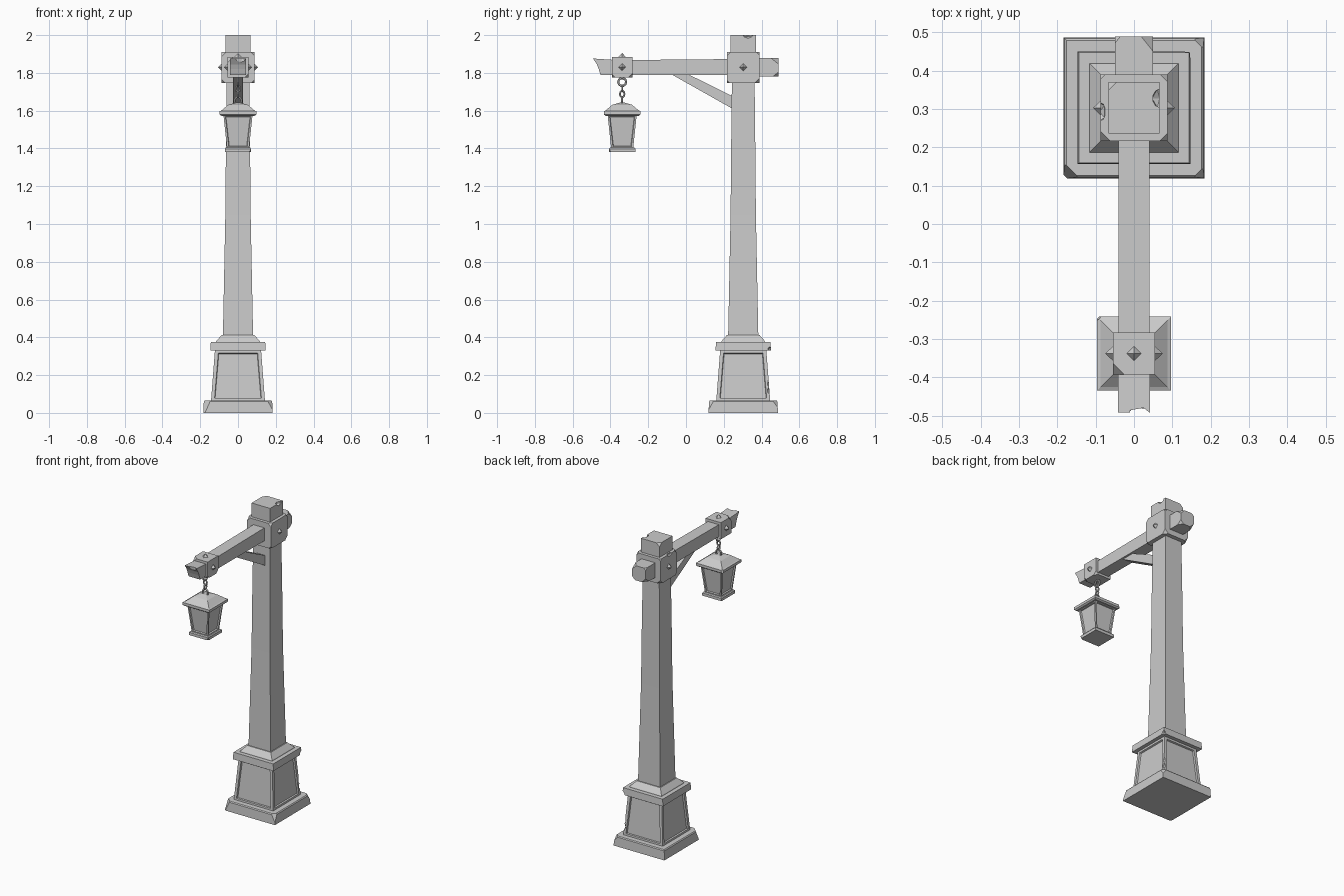
import bpy, bmesh, math
from mathutils import Vector, Matrix

if "Cube" in bpy.data.objects:
    bpy.data.objects.remove(bpy.data.objects["Cube"])

POST_Y, LAMP_Y, BEAM_Z = 0.303, -0.338, 1.83


def finish(name, bm):
    bmesh.ops.recalc_face_normals(bm, faces=bm.faces[:])
    me = bpy.data.meshes.new(name)
    bm.to_mesh(me)
    bm.free()
    ob = bpy.data.objects.new(name, me)
    bpy.context.collection.objects.link(ob)
    return ob


def stack(name, y, rings, panel=None):
    """Square rings (z, half width) joined upward; panel = (border, depth) recesses the sides."""
    bm = bmesh.new()
    loops = [[bm.verts.new((sx * h, y + sy * h, z)) for sx, sy in
              ((-1, -1), (1, -1), (1, 1), (-1, 1))] for z, h in rings]
    sides = []
    for a, b in zip(loops, loops[1:]):
        for i in range(4):
            j = (i + 1) % 4
            sides.append(bm.faces.new((a[i], a[j], b[j], b[i])))
    bm.faces.new(loops[0][::-1])
    bm.faces.new(loops[-1])
    bm.normal_update()
    if panel:
        bmesh.ops.inset_individual(bm, faces=sides, thickness=panel[0])
        bmesh.ops.inset_individual(bm, faces=sides, thickness=0.004, depth=-panel[1])
    return finish(name, bm)


def prism(name, yz, hx):
    """Side profile extruded across x."""
    bm = bmesh.new()
    f = bm.faces.new([bm.verts.new((-hx, y, z)) for y, z in yz])
    r = bmesh.ops.extrude_face_region(bm, geom=[f])
    vs = [v for v in r['geom'] if isinstance(v, bmesh.types.BMVert)]
    bmesh.ops.translate(bm, verts=vs, vec=(2 * hx, 0, 0))
    return finish(name, bm)


def chip(ob, point, normal):
    """Slice a corner off with a plane."""
    bm = bmesh.new()
    bm.from_mesh(ob.data)
    bmesh.ops.bisect_plane(bm, geom=bm.verts[:] + bm.edges[:] + bm.faces[:],
                           plane_co=point, plane_no=Vector(normal).normalized(), clear_outer=True)
    bmesh.ops.holes_fill(bm, edges=[e for e in bm.edges if e.is_boundary], sides=0)
    bm.to_mesh(ob.data)
    bm.free()


def notch(ob, co, size):
    """Gouge with a faceted lump, then discard the cutter."""
    bm = bmesh.new()
    bmesh.ops.create_icosphere(bm, subdivisions=1, radius=1,
                               matrix=Matrix.Translation(co) @ Matrix.Diagonal((*size, 1)))
    cutter = finish("cutter", bm)
    cutter.hide_render = True
    mod = ob.modifiers.new("notch", 'BOOLEAN')
    mod.operation, mod.solver, mod.object = 'DIFFERENCE', 'EXACT', cutter
    bpy.context.view_layer.objects.active = ob
    bpy.ops.object.modifier_apply(modifier=mod.name)
    bpy.data.objects.remove(cutter)


def stud(name, co, direction, r=0.02, h=0.021):
    """Four-sided pyramid nail head, points towards the neighbouring edges."""
    bm = bmesh.new()
    rot = Vector((0, 0, 1)).rotation_difference(Vector(direction)).to_matrix().to_4x4()
    bmesh.ops.create_cone(bm, cap_ends=True, segments=4, radius1=r, radius2=0, depth=h,
                          matrix=Matrix.Translation(co) @ rot @ Matrix.Translation((0, 0, h / 2)))
    return finish(name, bm)


def link(name, z, axis, rx, rz, minor=0.006):
    """Chain link: low-poly ring lying in the plane across the given axis."""
    bm = bmesh.new()
    n, m = 10, 6
    grid = []
    for i in range(n):
        a = 2 * math.pi * i / n
        row = []
        for j in range(m):
            b = 2 * math.pi * j / m
            u = math.cos(a) * (rx + minor * math.cos(b))
            w = math.sin(a) * (rz + minor * math.cos(b))
            t = minor * math.sin(b)
            x, y = (t, u) if axis == 'x' else (u, t)
            row.append(bm.verts.new((x, LAMP_Y + y, z + w)))
        grid.append(row)
    for i in range(n):
        for j in range(m):
            p, q = grid[i], grid[(i + 1) % n]
            k = (j + 1) % m
            bm.faces.new((p[j], q[j], q[k], p[k]))
    return finish(name, bm)


# Pedestal
plinth = stack("plinth", POST_Y, [(0, 0.184), (0.06, 0.181), (0.066, 0.176)])
chip(plinth, (-0.172, POST_Y - 0.172, 0.03), (-1, -1, 0.5))
chip(plinth, (0.176, POST_Y - 0.176, 0.04), (1, -1, 0.6))
chip(plinth, (0.176, POST_Y + 0.176, 0.045), (1, 1, 0.8))
pedestal = stack("pedestal", POST_Y, [(0.06, 0.143), (0.335, 0.122)], panel=(0.026, 0.01))
for z, s in ((0.12, 0.022), (0.16, 0.03), (0.2, 0.016)):
    notch(pedestal, (0.142, POST_Y + 0.142, z), (0.017, 0.017, s))
cap = stack("pedestal_cap", POST_Y, [(0.33, 0.147), (0.375, 0.144)])
notch(cap, (0.147, POST_Y + 0.147, 0.335), (0.018, 0.02, 0.02))
stack("pedestal_slope", POST_Y, [(0.37, 0.118), (0.38, 0.115), (0.413, 0.086)])

# Post and the block on top of it
stack("post", POST_Y, [(0.4, 0.08), (0.7, 0.074), (1.05, 0.067), (1.4, 0.064), (1.76, 0.06)])
top = stack("post_top", POST_Y, [(1.9, 0.067), (2.0, 0.067)])
notch(top, (0.067, POST_Y + 0.025, 2.0), (0.022, 0.028, 0.018))
chip(top, (-0.06, POST_Y + 0.06, 1.992), (-1, 1, 1))
collar = stack("post_collar", POST_Y, [(1.747, 0.087), (1.91, 0.087)])
for sx, sy, sz, d in ((-1, -1, 1, .025), (1, -1, 1, .02), (1, 1, 1, .018), (-1, 1, -1, .025),
                      (1, 1, -1, .025), (-1, -1, -1, .018), (1, -1, -1, .015), (-1, 1, 1, .012)):
    n = Vector((sx, sy, sz))
    corner = Vector((sx * 0.087, POST_Y + sy * 0.087, 1.91 if sz > 0 else 1.747))
    chip(collar, corner - n * d / 3, n)
notch(collar, (-0.09, POST_Y - 0.01, 1.912), (0.018, 0.03, 0.02))

# Crossbeam: shaft, chipped tail and broken tip
prism("beam", [(-0.3, 1.79), (0.23, 1.788), (0.23, 1.873), (-0.3, 1.868)], 0.04)
tail = prism("beam_tail", [(0.37, 1.782), (0.489, 1.782), (0.489, 1.878), (0.37, 1.878)], 0.05)
for sx, sz, d in ((1, 1, .022), (-1, -1, .02), (1, -1, .016), (-1, 1, .01)):
    chip(tail, (sx * (0.05 - d / 2), 0.489 - d / 2, BEAM_Z + sz * (0.048 - d / 2)),
         (sx, 0.8, sz))
tip = prism("beam_tip", [(-0.37, 1.79), (-0.453, 1.79), (-0.462, 1.82), (-0.472, 1.845),
                         (-0.492, 1.876), (-0.37, 1.868)], 0.042)
notch(tip, (0.015, -0.497, 1.86), (0.035, 0.02, 0.04))

# Diagonal brace under the beam
prism("brace", [(-0.075, 1.791), (0.015, 1.791), (0.25, 1.675), (0.25, 1.608)], 0.027)

# Front collar holding the lantern
fc = stack("beam_collar", LAMP_Y, [(1.776, 0.055), (1.885, 0.055)])
chip(fc, (-0.045, LAMP_Y - 0.045, 1.875), (-1, -1, 1))
chip(fc, (0.048, LAMP_Y + 0.048, 1.783), (1, 1, -1))
chip(fc, (0.048, LAMP_Y - 0.05, 1.783), (1, -1, -1))

# Studs on both collars
for side, sx in (("right", 1), ("left", -1)):
    stud("post_stud_" + side, (sx * 0.086, POST_Y, BEAM_Z), (sx, 0, 0))
    stud("beam_stud_" + side, (sx * 0.054, LAMP_Y, BEAM_Z), (sx, 0, 0))
stud("beam_stud_top", (0, LAMP_Y, 1.884), (0, 0, 1))

# Chain
link("chain_ring_top", 1.752, 'x', 0.021, 0.021)
link("chain_link_upper", 1.716, 'y', 0.012, 0.015, 0.005)
link("chain_link_lower", 1.688, 'x', 0.012, 0.017, 0.005)
link("chain_ring_bottom", 1.652, 'y', 0.019, 0.021)

# Lantern
roof = stack("lantern_roof", LAMP_Y, [(1.573, 0.088), (1.58, 0.097), (1.597, 0.097),
                                      (1.601, 0.088), (1.631, 0.052), (1.642, 0.014)])
chip(roof, (-0.092, LAMP_Y + 0.092, 1.59), (-1, 1, 0.3))
stack("lantern_body", LAMP_Y, [(1.398, 0.058), (1.578, 0.077)], panel=(0.014, 0.008))
foot = stack("lantern_foot", LAMP_Y, [(1.38, 0.07), (1.398, 0.07), (1.404, 0.065)])
chip(foot, (0.066, LAMP_Y - 0.066, 1.385), (1, -1, -0.6))
